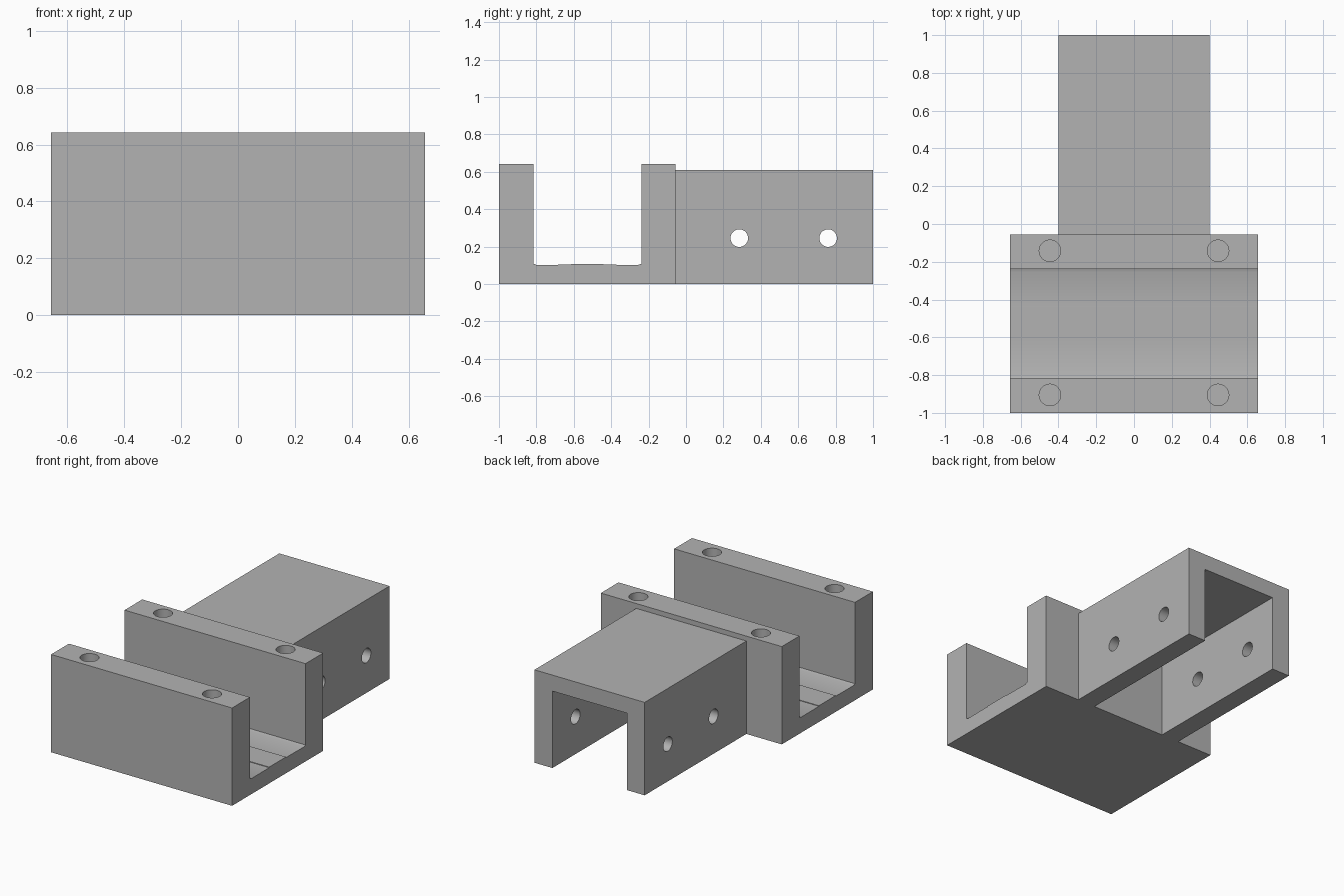
import bpy
import bmesh
import math
from mathutils import Matrix, Vector

cube = bpy.data.objects.get("Cube")
if cube:
    bpy.data.objects.remove(cube, do_unlink=True)

grey = bpy.data.materials.new("plain grey")
grey.use_nodes = True
colour = (0.45, 0.45, 0.45, 1)
grey.diffuse_color = colour
grey.node_tree.nodes["Principled BSDF"].inputs["Base Color"].default_value = colour


def finish(name, bm):
    bmesh.ops.recalc_face_normals(bm, faces=bm.faces)
    mesh = bpy.data.meshes.new(name)
    bm.to_mesh(mesh)
    bm.free()
    obj = bpy.data.objects.new(name, mesh)
    bpy.context.collection.objects.link(obj)
    mesh.materials.append(grey)
    return obj


def extrude_profile(name, points, depth):
    """Closed outline of 3D points swept along the depth vector."""
    bm = bmesh.new()
    face = bm.faces.new([bm.verts.new(p) for p in points])
    swept = bmesh.ops.extrude_face_region(bm, geom=[face])["geom"]
    verts = [v for v in swept if isinstance(v, bmesh.types.BMVert)]
    bmesh.ops.translate(bm, verts=verts, vec=Vector(depth))
    return finish(name, bm)


def drill(obj, centres, radius, length, axis):
    """Cut round holes centred on the given points."""
    bm = bmesh.new()
    turn = Matrix.Rotation(math.pi / 2, 4, 'Y') if axis == 'X' else Matrix()
    for c in centres:
        bmesh.ops.create_cone(bm, cap_ends=True, segments=40, radius1=radius,
                              radius2=radius, depth=length,
                              matrix=Matrix.Translation(c) @ turn)
    cutter = finish(obj.name + "_drill", bm)
    cutter.hide_render = True
    mod = obj.modifiers.new("holes", 'BOOLEAN')
    mod.operation = 'DIFFERENCE'
    mod.solver = 'EXACT'
    mod.object = cutter
    bpy.ops.object.select_all(action='DESELECT')
    bpy.context.view_layer.objects.active = obj
    obj.select_set(True)
    bpy.ops.object.modifier_apply(modifier=mod.name)
    bpy.data.objects.remove(cutter, do_unlink=True)
    bpy.ops.object.shade_smooth_by_angle(angle=math.radians(30))


# Wide U-shaped cradle with a slightly stepped floor
half, top, seam = 0.657, 0.642, -0.055
outline = [(-1, 0), (seam, 0), (seam, top), (-0.238, top), (-0.238, 0.108),
           (-0.255, 0.102), (-0.44, 0.103), (-0.44, 0.107), (-0.615, 0.107),
           (-0.615, 0.103), (-0.8, 0.102), (-0.815, 0.108), (-0.815, top), (-1, top)]
cradle = extrude_profile("cradle", [(-half, y, z) for y, z in outline], (2 * half, 0, 0))

# Blind screw holes in the tops of both cradle walls
drill(cradle, [(x, y, top) for x in (-0.445, 0.445) for y in (-0.905, -0.142)],
      0.057, 0.7, 'Z')

# Narrow channel, open underneath and at the back
outer, inner, roof, ceiling = 0.4, 0.27, 0.61, 0.505
outline = [(-outer, 0), (-outer, roof), (outer, roof), (outer, 0),
           (inner, 0), (inner, ceiling), (-inner, ceiling), (-inner, 0)]
channel = extrude_profile("rear_channel", [(x, seam, z) for x, z in outline],
                          (0, 1 - seam, 0))

# Cross holes through both channel sides
drill(channel, [(0, y, 0.245) for y in (0.285, 0.76)], 0.047, 1, 'X')
